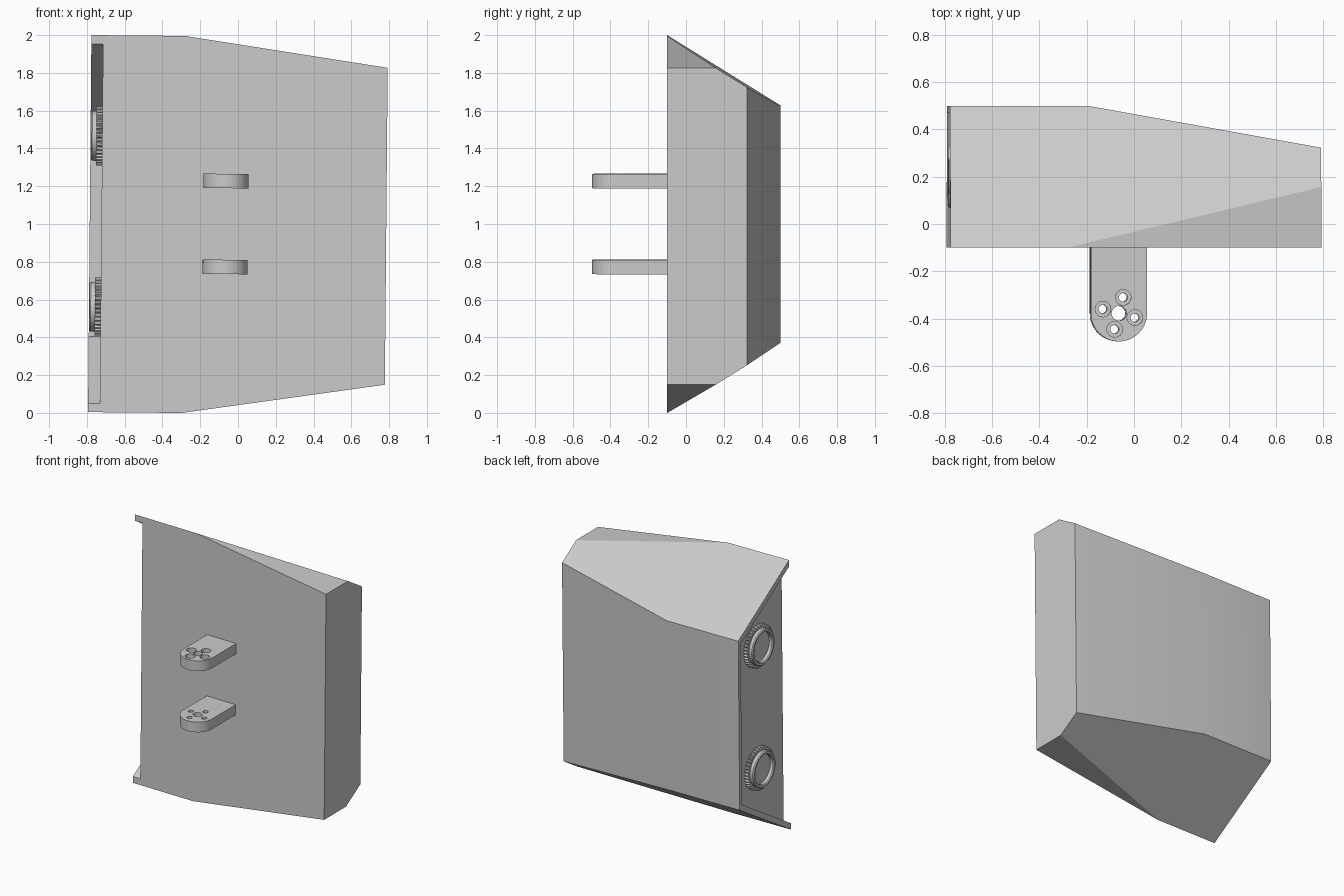
import bpy, bmesh, math
from mathutils import Matrix, Vector

if "Cube" in bpy.data.objects:
    bpy.data.objects.remove(bpy.data.objects["Cube"], do_unlink=True)

grey = bpy.data.materials.new("plain_grey")
grey.use_nodes = True
GREY = (0.6, 0.6, 0.6, 1)
grey.diffuse_color = GREY
grey.node_tree.nodes["Principled BSDF"].inputs["Base Color"].default_value = GREY

# Overall sizes; the part is built upright around z = 0, then leaned slightly
END, FRONT, BACK, HALF = 0.785, -0.1, 0.5, 0.998
SLOPE = 0.62          # fall of the roof towards the back
PANEL = -0.723        # floor of the end recess
LEAN = Matrix.Translation((0, 0, 0.995)) @ Matrix.Rotation(0.009, 4, 'Y')


def make(name, bm):
    bmesh.ops.recalc_face_normals(bm, faces=bm.faces)
    mesh = bpy.data.meshes.new(name)
    bm.to_mesh(mesh)
    bm.free()
    mesh.materials.append(grey)
    obj = bpy.data.objects.new(name, mesh)
    bpy.context.collection.objects.link(obj)
    return obj


def prism(name, points, to_3d, low, high):
    """Extrude a 2D outline between two levels."""
    bm = bmesh.new()
    face = bm.faces.new([bm.verts.new(to_3d(a, b, low)) for a, b in points])
    new = bmesh.ops.extrude_face_region(bm, geom=[face])["geom"]
    shift = Vector(to_3d(0, 0, high)) - Vector(to_3d(0, 0, low))
    bmesh.ops.translate(bm, vec=shift, verts=[v for v in new if isinstance(v, bmesh.types.BMVert)])
    return make(name, bm)


def circle(cx, cy, r, n=32, start=0.0, sweep=math.tau):
    return [(cx + r * math.cos(start + sweep * i / n), cy + r * math.sin(start + sweep * i / n))
            for i in range(n)]


def activate(obj):
    bpy.ops.object.select_all(action='DESELECT')
    obj.select_set(True)
    bpy.context.view_layer.objects.active = obj


def cut(obj, cutter):
    cutter.hide_render = True
    mod = obj.modifiers.new("cut", 'BOOLEAN')
    mod.operation, mod.solver, mod.object = 'DIFFERENCE', 'EXACT', cutter
    activate(obj)
    bpy.ops.object.modifier_apply(modifier=mod.name)
    bpy.data.objects.remove(cutter, do_unlink=True)


def finish(obj):
    activate(obj)
    bpy.ops.object.shade_smooth_by_angle(angle=math.radians(30))
    obj.data.transform(LEAN)


def along_x(y, z, x):
    return (x, y, z)


def along_z(x, y, z):
    return (x, y, z)


# Housing: a block trimmed by sloping planes
bm = bmesh.new()
bmesh.ops.create_cube(bm, size=1)
bmesh.ops.scale(bm, vec=(2 * END, BACK - FRONT, 2 * HALF), verts=bm.verts)
bmesh.ops.translate(bm, vec=(0, (BACK + FRONT) / 2, 0), verts=bm.verts)
planes = [((-0.2, BACK, 0), (0.177, 0.985, 0))]
for side in (1, -1):
    planes.append(((0, FRONT, side * HALF), (0, SLOPE, side)))
    planes.append(((-0.29, 0, side * HALF), (0.148, 0, side)))
for point, normal in planes:
    result = bmesh.ops.bisect_plane(bm, geom=bm.verts[:] + bm.edges[:] + bm.faces[:],
                                    plane_co=point, plane_no=normal, clear_outer=True, dist=1e-5)
    bmesh.ops.holes_fill(bm, edges=[e for e in bm.edges if e.is_boundary], sides=0)
bmesh.ops.remove_doubles(bm, verts=bm.verts, dist=1e-4)
housing = make("housing", bm)

# End recess, open to the front
def inner(y):
    return HALF - 0.047 - SLOPE * (y - FRONT)

y0, y1 = FRONT - 0.1, BACK - 0.028
outline = [(y0, -inner(y0)), (y1, -inner(y1)), (y1, inner(y1)), (y0, inner(y0))]
cut(housing, prism("recess_cutter", outline, along_x, -0.9, PANEL))
finish(housing)

# Connectors on the recess floor: toothed ring with a hollow collar
RING_Y, TEETH = 0.2, 40
for label, z in (("upper", 0.465), ("lower", -0.44)):
    points = []
    for i in range(TEETH * 4):
        a = math.tau * i / (TEETH * 4)
        r = 0.156 if i % 4 < 2 else 0.144
        points.append((RING_Y + r * math.cos(a), z + r * math.sin(a)))
    finish(prism(label + "_toothed_ring", points, along_x, PANEL + 0.005, -0.754))

    bm = bmesh.new()
    profile = [(-0.75, 0.132), (-0.776, 0.132), (-0.783, 0.126), (-0.783, 0.112),
               (-0.776, 0.106), (-0.75, 0.106)]
    verts = [bm.verts.new((x, RING_Y, z + r)) for x, r in profile]
    edges = [bm.edges.new((a, b)) for a, b in zip(verts, verts[1:] + verts[:1])]
    bmesh.ops.spin(bm, geom=verts + edges, cent=(0, RING_Y, z), axis=(1, 0, 0),
                   angle=math.tau, steps=48, use_merge=True)
    bmesh.ops.remove_doubles(bm, verts=bm.verts, dist=1e-5)
    finish(make(label + "_collar", bm))

# Mounting brackets: round-ended tabs with a bolt pattern, mirrored top to bottom
CX, CY, R = -0.066, -0.378, 0.119
for label, z, side in (("upper", 0.232, 1), ("lower", -0.223, -1)):
    low, high = z - 0.038, z + 0.038
    tab = [(CX + R, FRONT + 0.01), (CX - R, FRONT + 0.01)]
    tab += circle(CX, CY, R, 24, math.pi, math.pi) + [(CX + R, CY)]
    bracket = prism(label + "_bracket", tab, along_z, low, high)
    cut(bracket, prism("hole_cutter", circle(CX, CY, 0.031), along_z, low - 0.1, high + 0.1))
    for degrees in (165, 75, -15, -105):
        a = math.radians(degrees)
        x, y = CX + 0.07 * math.cos(a), CY + 0.07 * math.sin(a)
        cut(bracket, prism("hole_cutter", circle(x, y, 0.018), along_z, low - 0.1, high + 0.1))
        cut(bracket, prism("bore_cutter", circle(x, y, 0.033), along_z, z, z + side * 0.1))
    finish(bracket)
